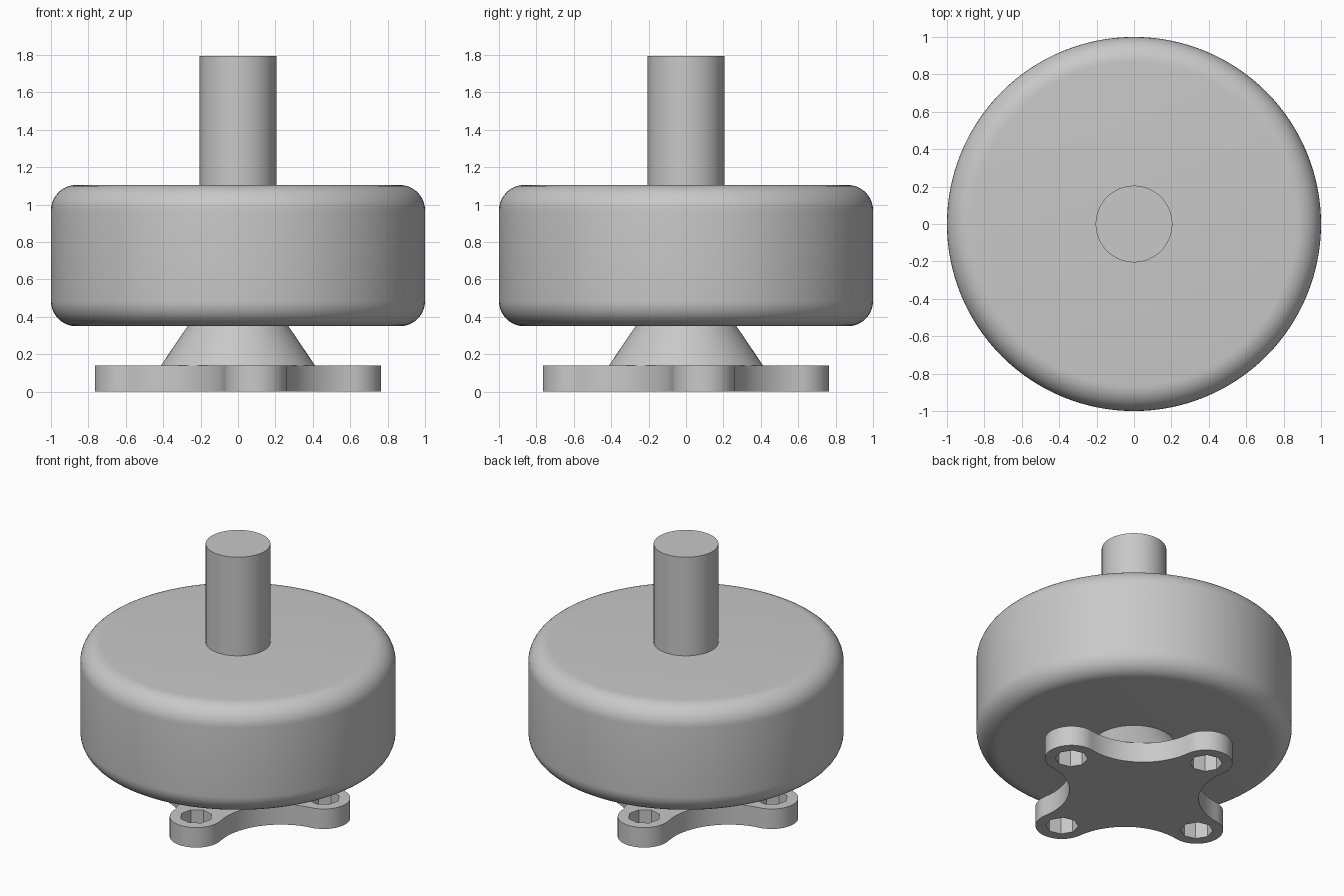
import bpy, bmesh
from math import sin, cos, pi, radians, atan2

old = bpy.data.objects.get("Cube")
if old:
    bpy.data.objects.remove(old, do_unlink=True)

metal = bpy.data.materials.new("grey metal")
metal.use_nodes = True
metal.diffuse_color = (0.58, 0.58, 0.58, 1)
metal.node_tree.nodes["Principled BSDF"].inputs["Base Color"].default_value = (0.58, 0.58, 0.58, 1)


def finish(obj):
    """Clean the mesh, then smooth it while keeping hard edges."""
    bm = bmesh.new()
    bm.from_mesh(obj.data)
    bmesh.ops.remove_doubles(bm, verts=bm.verts, dist=1e-5)
    bmesh.ops.recalc_face_normals(bm, faces=bm.faces)
    bm.to_mesh(obj.data)
    bm.free()
    obj.data.materials.clear()
    obj.data.materials.append(metal)
    bpy.ops.object.select_all(action="DESELECT")
    obj.select_set(True)
    bpy.context.view_layer.objects.active = obj
    bpy.ops.object.shade_smooth_by_angle(angle=radians(30))


def lathe(name, profile, steps=96):
    """Turn a (radius, height) profile around the z axis."""
    bm = bmesh.new()
    verts = [bm.verts.new((r, 0, z)) for r, z in profile]
    edges = [bm.edges.new(pair) for pair in zip(verts, verts[1:])]
    bmesh.ops.spin(bm, geom=verts + edges, cent=(0, 0, 0), axis=(0, 0, 1),
                   angle=2 * pi, steps=steps, use_duplicate=False)
    mesh = bpy.data.meshes.new(name)
    bm.to_mesh(mesh)
    bm.free()
    obj = bpy.data.objects.new(name, mesh)
    bpy.context.collection.objects.link(obj)
    finish(obj)
    return obj


def arc(cx, cy, r, a0, a1, n):
    return [(cx + r * cos(a0 + (a1 - a0) * i / n),
             cy + r * sin(a0 + (a1 - a0) * i / n)) for i in range(n + 1)]


# Drum body with rounded rims
R, BOTTOM, TOP, FILLET = 1.0, 0.35, 1.105, 0.135
rim = (arc(R - FILLET, BOTTOM + FILLET, FILLET, -pi / 2, 0, 10)
       + arc(R - FILLET, TOP - FILLET, FILLET, 0, pi / 2, 10))
lathe("drum_body", [(0, BOTTOM)] + rim + [(0, TOP)], 128)

# Shaft and tapered neck
lathe("shaft", [(0.205, TOP), (0.205, 1.795), (0, 1.795)])
lathe("tapered_neck", [(0.412, 0.14), (0.27, BOTTOM)])

# Four-lobed mounting plate: lobes joined by tangent concave arcs
LOBE_DIST, LOBE_R, WAIST, TWIST = 0.605, 0.168, 0.412, radians(9)
d = LOBE_DIST / 2 ** 0.5
scoop_r = ((d - WAIST) ** 2 + d * d - LOBE_R ** 2) / (2 * (LOBE_R + d - WAIST))
scoop_d = WAIST + scoop_r
touch = atan2(scoop_d * sin(pi / 4), scoop_d * cos(pi / 4) - LOBE_DIST)
scoop_half = atan2(d, scoop_d - d)
quarter = arc(LOBE_DIST, 0, LOBE_R, -touch, touch, 28)
quarter += arc(scoop_d * cos(pi / 4), scoop_d * sin(pi / 4), scoop_r,
               pi * 1.25 + scoop_half, pi * 1.25 - scoop_half, 24)[1:-1]


def turned(points, k):
    c, s = cos(TWIST + k * pi / 2), sin(TWIST + k * pi / 2)
    return [(x * c - y * s, x * s + y * c) for x, y in points]


curve = bpy.data.curves.new("mounting_plate", "CURVE")
curve.dimensions = "2D"
curve.fill_mode = "BOTH"
curve.extrude = 0.07


def add_loop(points):
    spline = curve.splines.new("POLY")
    spline.points.add(len(points) - 1)
    for p, (x, y) in zip(spline.points, points):
        p.co = (x, y, 0, 1)
    spline.use_cyclic_u = True


add_loop([p for k in range(4) for p in turned(quarter, k)])
for k in range(4):
    add_loop(turned(arc(LOBE_DIST, 0, 0.103, 0, 2 * pi, 8)[:-1], k))

plate = bpy.data.objects.new("mounting_plate", curve)
bpy.context.collection.objects.link(plate)
plate.location.z = 0.07
bpy.ops.object.select_all(action="DESELECT")
plate.select_set(True)
bpy.context.view_layer.objects.active = plate
bpy.ops.object.convert(target="MESH")
finish(bpy.context.view_layer.objects.active)
